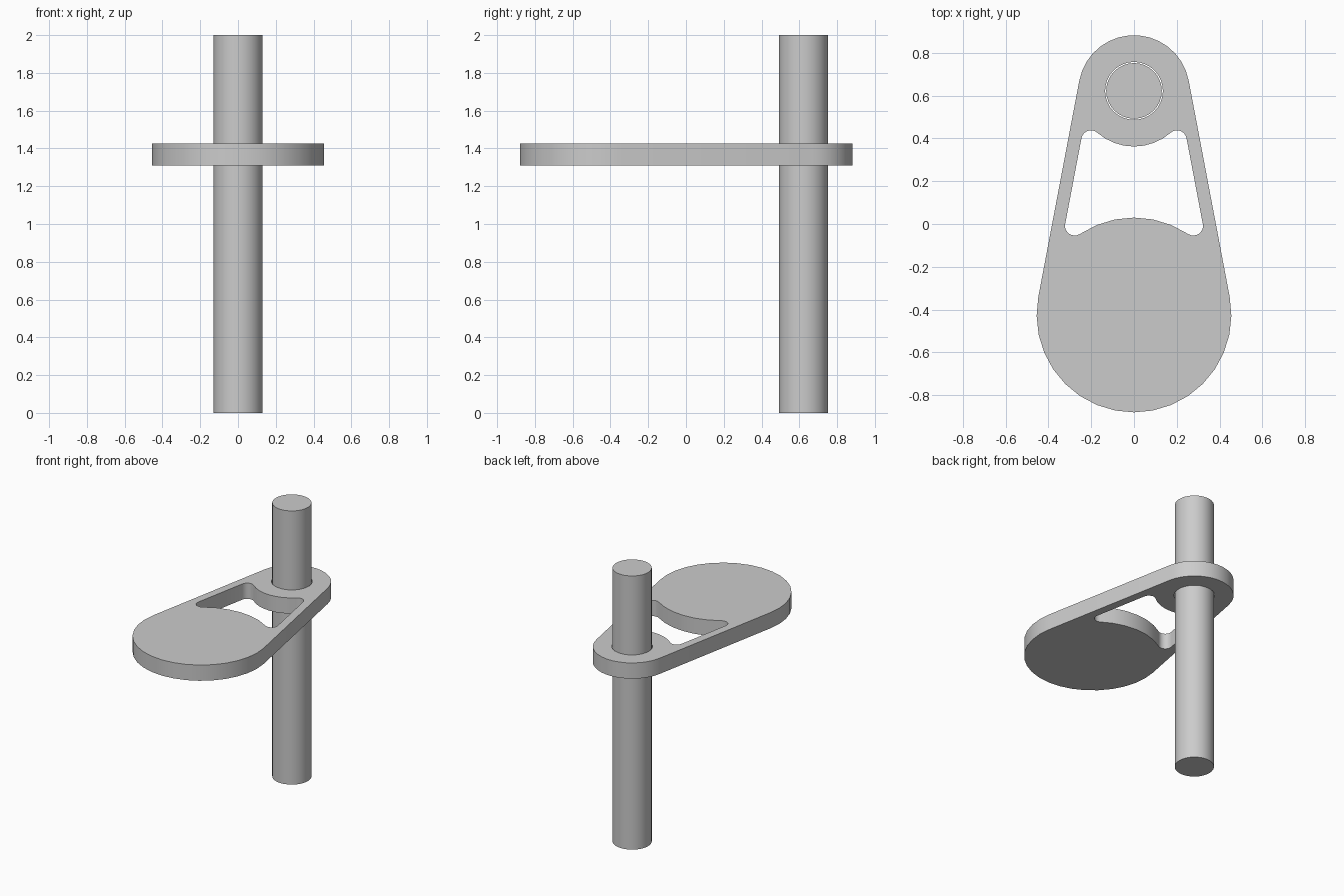
import bpy, bmesh
from math import sin, cos, pi, radians, sqrt, asin, atan2, ceil
from mathutils import Vector

cube = bpy.data.objects.get("Cube")
if cube:
    bpy.data.objects.remove(cube, do_unlink=True)

grey = bpy.data.materials.new("plain grey")
grey.use_nodes = True
colour = (0.6, 0.6, 0.6, 1)
grey.diffuse_color = colour
grey.node_tree.nodes["Principled BSDF"].inputs["Base Color"].default_value = colour

# Main dimensions
PIVOT, PIVOT_R = Vector((0, 0.622)), 0.26
PAD, PAD_R = Vector((0, -0.425)), 0.455
ROD_R, HOLE_R = 0.13, 0.135
STRAP, FILLET = 0.06, 0.045
BOTTOM, TOP = 1.31, 1.425
STEP = radians(11.25)


def arc(centre, radius, start, end, step=STEP):
    n = max(1, ceil(abs(end - start) / step - 0.01))
    angles = [start + (end - start) * i / n for i in range(n + 1)]
    return [centre + radius * Vector((cos(a), sin(a))) for a in angles]


def finish(name, bm):
    bmesh.ops.recalc_face_normals(bm, faces=bm.faces)
    mesh = bpy.data.meshes.new(name)
    bm.to_mesh(mesh)
    bm.free()
    mesh.materials.append(grey)
    obj = bpy.data.objects.new(name, mesh)
    bpy.context.collection.objects.link(obj)
    bpy.ops.object.select_all(action='DESELECT')
    obj.select_set(True)
    bpy.context.view_layer.objects.active = obj
    bpy.ops.object.shade_smooth_by_angle(angle=radians(30))
    return obj


def extrude_loops(name, loops, bottom, top):
    bm = bmesh.new()
    for loop in loops:
        verts = [bm.verts.new((p.x, p.y, bottom)) for p in loop]
        for a, b in zip(verts, verts[1:] + verts[:1]):
            bm.edges.new((a, b))
    bmesh.ops.triangle_fill(bm, use_beauty=True, edges=bm.edges[:], normal=(0, 0, 1))
    result = bmesh.ops.extrude_face_region(bm, geom=bm.faces[:], use_keep_orig=True)
    moved = [v for v in result["geom"] if isinstance(v, bmesh.types.BMVert)]
    bmesh.ops.translate(bm, verts=moved, vec=(0, 0, top - bottom))
    return finish(name, bm)


# Outer outline: two circles joined by their common tangents
lean = asin((PAD_R - PIVOT_R) / (PIVOT - PAD).length)
outline = arc(PIVOT, PIVOT_R, lean, pi - lean) + arc(PAD, PAD_R, pi - lean, 2 * pi + lean)

# Window: straight straps with fillets running into both round ends
out = Vector((cos(lean), sin(lean)))
along = Vector((-sin(lean), cos(lean)))


def fillet_centre(centre, radius, side):
    offset = radius - STRAP - FILLET
    reach = sqrt((radius + FILLET) ** 2 - offset ** 2)
    return centre + out * offset + along * side * reach


def angle_to(a, b):
    return atan2(b.y - a.y, b.x - a.x)


low = fillet_centre(PAD, PAD_R, 1)
high = fillet_centre(PIVOT, PIVOT_R, -1)
half = arc(PAD, PAD_R, pi / 2, angle_to(PAD, low))
half += arc(low, FILLET, angle_to(low, PAD), lean, radians(20))[1:]
half += arc(high, FILLET, lean, angle_to(high, PIVOT), radians(20))
half += arc(PIVOT, PIVOT_R, angle_to(PIVOT, high), -pi / 2)[1:]
window = half + [Vector((-p.x, p.y)) for p in reversed(half[1:-1])]

hole = arc(PIVOT, HOLE_R, 0, 2 * pi)[:-1]
extrude_loops("swing_plate", [outline, window, hole], BOTTOM, TOP)

# Upright rod passing through the plate
extrude_loops("rod", [arc(PIVOT, ROD_R, 0, 2 * pi)[:-1]], 0, 2)
